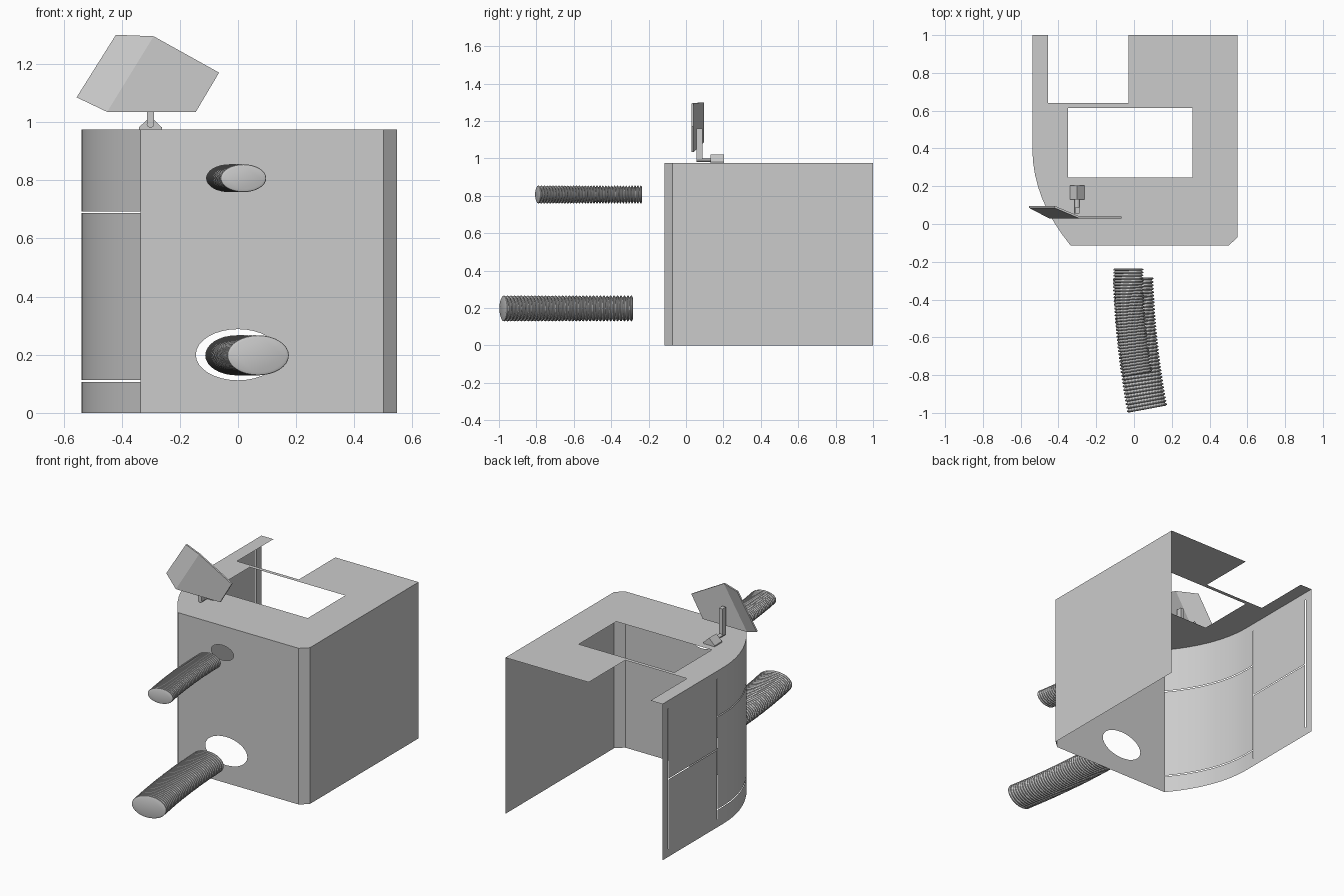
import bpy, bmesh
from math import sin, cos, pi, hypot
from mathutils import Vector

if "Cube" in bpy.data.objects:
    bpy.data.objects.remove(bpy.data.objects["Cube"])

H = 0.975          # height of the housing
FRONT = -0.115     # y of the front wall


def finish(name, bm, smooth=False):
    me = bpy.data.meshes.new(name)
    bm.to_mesh(me)
    bm.free()
    ob = bpy.data.objects.new(name, me)
    bpy.context.collection.objects.link(ob)
    if smooth:
        bpy.context.view_layer.objects.active = ob
        ob.select_set(True)
        bpy.ops.object.shade_smooth_by_angle(angle=0.6)
        ob.select_set(False)
    return ob


def plate(name, loops, place, normal):
    """Flat sheet from an outline followed by hole outlines."""
    bm = bmesh.new()
    edges = []
    for loop in loops:
        vs = [bm.verts.new(place(*p)) for p in loop]
        edges += [bm.edges.new((vs[i - 1], vs[i])) for i in range(len(vs))]
    bmesh.ops.triangle_fill(bm, edges=edges, use_beauty=True, use_dissolve=False)
    bm.normal_update()
    for f in bm.faces:
        if f.normal.dot(Vector(normal)) < 0:
            f.normal_flip()
    return finish(name, bm)


def wall(name, path, rows, is_slit=lambda p, z: False):
    """Upright sheet along a plan path, leaving out the slit cells."""
    bm = bmesh.new()
    grid = [[bm.verts.new((x, y, z)) for z in rows] for x, y in path]
    for i in range(len(path) - 1):
        mid = (Vector(path[i]) + Vector(path[i + 1])) / 2
        for j in range(len(rows) - 1):
            if not is_slit(mid, (rows[j] + rows[j + 1]) / 2):
                bm.faces.new((grid[i][j], grid[i + 1][j], grid[i + 1][j + 1], grid[i][j + 1]))
    return finish(name, bm, True)


def prism(name, profile, y0, y1):
    """Extrude an x-z profile along y."""
    bm = bmesh.new()
    f = bm.faces.new([bm.verts.new((x, y0, z)) for x, z in profile])
    ex = bmesh.ops.extrude_face_region(bm, geom=[f])
    vs = [v for v in ex["geom"] if isinstance(v, bmesh.types.BMVert)]
    bmesh.ops.translate(bm, verts=vs, vec=(0, y1 - y0, 0))
    bmesh.ops.recalc_face_normals(bm, faces=bm.faces)
    return finish(name, bm)


def ellipse(cx, cz, rx, rz, n=32):
    return [(cx + rx * cos(2 * pi * i / n), cz + rz * sin(2 * pi * i / n)) for i in range(n)]


def hose(name, start, slope, bend, length, z, rx, rz, ribs, depth=0.011, n=32):
    """Ribbed oval hose running forward on a gentle bend."""
    bm = bmesh.new()
    rings = []
    dips = (0.8, 0.15, 0.0, 0.15, 1.0)
    count = ribs * 5
    for k in range(count):
        t = length * k / (count - 1)
        c = Vector((start[0] + slope * t + bend * t * t, start[1] - t, z))
        s = slope + 2 * bend * t
        side = Vector((1, s, 0)) / hypot(1, s)
        d = depth * dips[k % 5]
        rings.append([bm.verts.new(c + side * (rx - d) * cos(2 * pi * i / n)
                                   + Vector((0, 0, (rz - d) * sin(2 * pi * i / n))))
                      for i in range(n)])
    for a, b in zip(rings, rings[1:]):
        for i in range(n):
            bm.faces.new((a[i - 1], a[i], b[i], b[i - 1]))
    bm.faces.new(rings[0])
    bm.faces.new(rings[-1])
    bmesh.ops.recalc_face_normals(bm, faces=bm.faces)
    return finish(name, bm, True)


# Rounded left corner in plan, from the side wall to the front wall
A, B, C = Vector((-0.538, 0.39)), Vector((-0.535, 0.13)), Vector((-0.335, FRONT))
curve = [tuple(A * (1 - t) ** 2 + B * 2 * t * (1 - t) + C * t * t) for t in [i / 8 for i in range(9)]]

# Left wall with panel slits
rows = [0, 0.05, 0.107, 0.113, 0.482, 0.488, 0.687, 0.693, 0.925, H]


def slit(p, z):
    if p.y < 0.452:                                   # curved part
        return abs(z - 0.11) < 0.004 or abs(z - 0.69) < 0.004
    if not 0.05 < z < 0.925:
        return False
    upright = abs(p.y - 0.46) < 0.004 or abs(p.y - 0.944) < 0.004
    return upright or (0.46 < p.y < 0.944 and abs(z - 0.485) < 0.004)


side = [(-0.538, y) for y in (1, 0.947, 0.941, 0.463, 0.457, 0.447)]
wall("left_wall", side + curve, rows, slit)

# Right wall with chamfered front corner
wall("right_wall", [(0.5, FRONT), (0.547, -0.072), (0.547, 1)], [0, H])

# Front wall with two hose openings
plate("front_wall",
      [[(-0.335, 0), (0.5, 0), (0.5, H), (-0.335, H)],
       ellipse(0, 0.2, 0.145, 0.088), ellipse(-0.027, 0.807, 0.077, 0.046)],
      lambda x, z: (x, FRONT, z), (0, -1, 0))

# Top panel with rear notch and window
plate("top_panel",
      [[(-0.538, 1)] + curve + [(0.5, FRONT), (0.547, -0.072), (0.547, 1), (-0.028, 1),
                                (-0.028, 0.64), (-0.455, 0.64), (-0.455, 1)],
       [(-0.35, 0.245), (0.31, 0.245), (0.31, 0.615), (-0.35, 0.615)]],
      lambda x, y: (x, y, H), (0, 0, 1))

# Hoses
hose("upper_hose", (-0.03, -0.235), 0.0, 0.157, 0.56, 0.807, 0.08, 0.048, 36)
hose("lower_hose", (-0.005, -0.285), 0.03, 0.112, 0.695, 0.198, 0.108, 0.069, 38)

# Folded mirror panel
bm = bmesh.new()
pts = [(-0.42, 0.085, 1.3), (-0.555, 0.085, 1.085), (-0.45, 0.03, 1.035),
       (-0.145, 0.03, 1.035), (-0.065, 0.03, 1.17), (-0.29, 0.03, 1.295)]
fr = [bm.verts.new(p) for p in pts]
bk = [bm.verts.new((x, y + 0.011, z)) for x, y, z in pts]
for s in (fr, bk):
    bm.faces.new((s[0], s[1], s[2], s[5]))
    bm.faces.new((s[2], s[3], s[4], s[5]))
for i in range(6):
    bm.faces.new((fr[i - 1], fr[i], bk[i], bk[i - 1]))
bmesh.ops.recalc_face_normals(bm, faces=bm.faces)
finish("mirror_panel", bm)

# Mirror bracket: post, arm and ridged foot
prism("mirror_post", [(-0.313, 0.99), (-0.289, 0.99), (-0.289, 1.16), (-0.313, 1.16)], 0.055, 0.088)
prism("mirror_arm", ellipse(-0.301, 0.992, 0.013, 0.011, 12), 0.055, 0.14)
prism("mirror_foot", [(-0.34, H), (-0.262, H), (-0.262, 0.982), (-0.301, 1.02), (-0.34, 0.982)], 0.13, 0.203)
